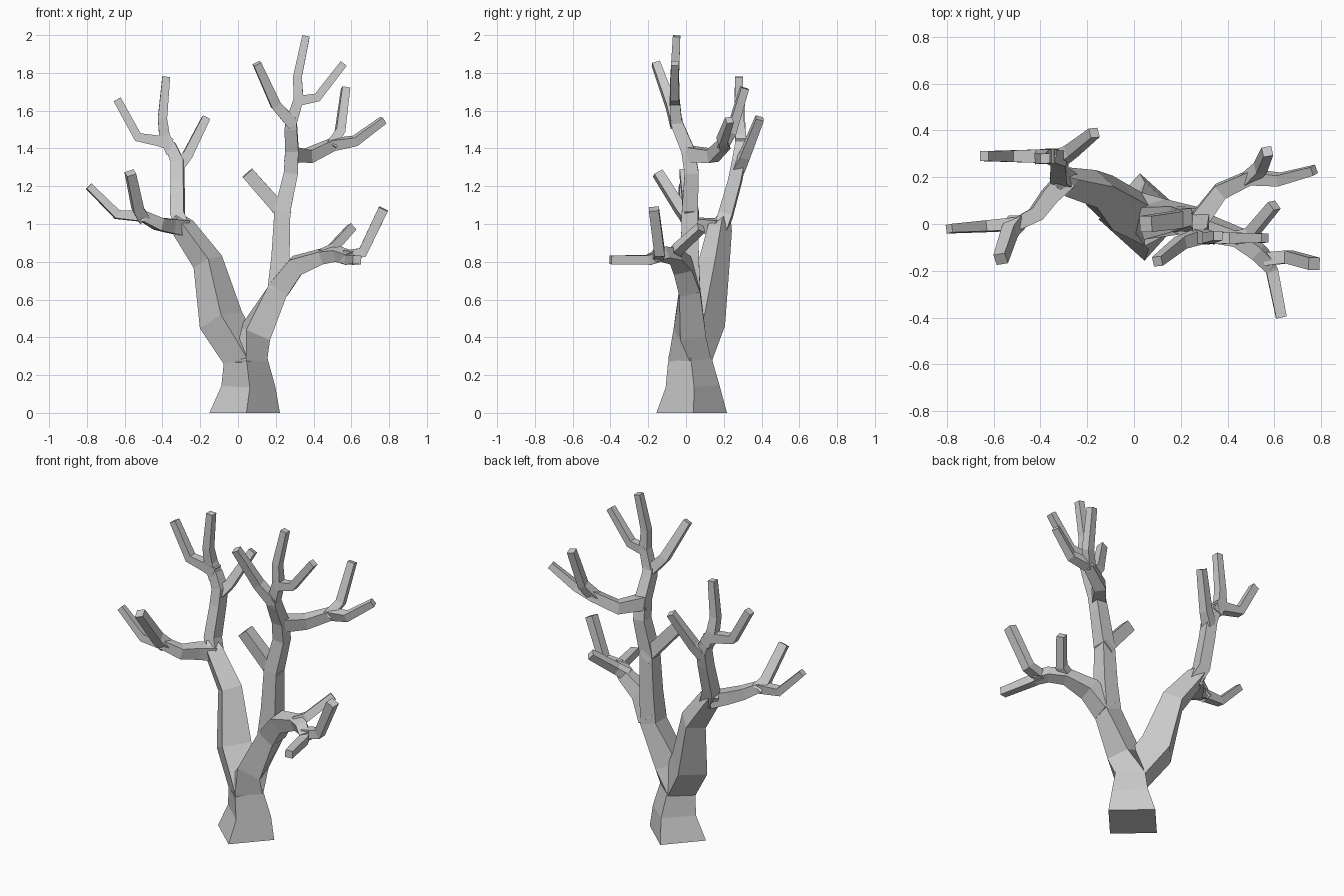
import bpy
import bmesh
import math
from mathutils import Vector, Matrix

cube = bpy.data.objects.get("Cube")
if cube:
    bpy.data.objects.remove(cube, do_unlink=True)

# One plain bark colour for the whole tree
bark = bpy.data.materials.new("grey_bark")
bark.use_nodes = True
colour = (0.6, 0.6, 0.6, 1.0)
bark.diffuse_color = colour
bark.node_tree.nodes["Principled BSDF"].inputs["Base Color"].default_value = colour

UP = Vector((0, 0, 1))
FORWARD = Vector((0, 1, 0))
UNIT = 0.01  # branch points are given in hundredths


def path_tangents(centres):
    """Average the directions of the segments meeting at each point."""
    steps = [(b - a).normalized() for a, b in zip(centres, centres[1:])]
    inner = [(a + b).normalized() for a, b in zip(steps, steps[1:])]
    tangents = [steps[0]] + inner + [steps[-1]]
    if centres[0].z == 0:
        tangents[0] = UP  # the foot is cut level with the ground
    return tangents


def branch(name, points, radii, rolls):
    """Sweep a four-sided section along a path, closing both ends."""
    centres = [Vector(p) * UNIT for p in points]
    tangents = path_tangents(centres)
    reference = UP if abs(tangents[0].y) > 0.8 else FORWARD
    side = reference.cross(tangents[0]).normalized()
    bm = bmesh.new()
    rings = []
    previous = tangents[0]
    for centre, tangent, radius, roll in zip(centres, tangents, radii, rolls):
        side = previous.rotation_difference(tangent) @ side
        previous = tangent
        ring = []
        for corner in range(4):
            angle = math.radians(roll + corner * 90)
            spoke = Matrix.Rotation(angle, 3, tangent) @ side
            ring.append(bm.verts.new(centre + spoke * radius * UNIT))
        rings.append(ring)
    for low, high in zip(rings, rings[1:]):
        for i in range(4):
            j = (i + 1) % 4
            bm.faces.new((low[i], low[j], high[j], high[i]))
    bm.faces.new(rings[0][::-1])
    bm.faces.new(rings[-1])
    bmesh.ops.recalc_face_normals(bm, faces=bm.faces)
    mesh = bpy.data.meshes.new(name)
    bm.to_mesh(mesh)
    bm.free()
    mesh.materials.append(bark)
    obj = bpy.data.objects.new(name, mesh)
    bpy.context.scene.collection.objects.link(obj)
    return obj


def limb(name, radii, *points, rolls=None):
    """Thick branch with its own radius at every point."""
    return branch(name, points, radii, rolls or [45] * len(points))


def twig(name, *points, start=4, end=3):
    """Thin branch that tapers evenly from start to end."""
    last = len(points) - 1
    radii = [start + (end - start) * i / last for i in range(len(points))]
    return branch(name, points, radii, [45] * len(points))


# Trunk, with a flared foot and a corner towards the front
limb("trunk", (18.7, 14.3, 11.6), (3.5, 3, 0), (5.5, 3.5, 14), (4, 2, 28),
     rolls=(3, 3, 3))

# Left and right are the tree's own: its left is +x
# Right main limb and the leader above it
limb("right_main_limb", (9, 11.4, 12, 8.2, 6.5, 4),
     (4, 2, 20), (4, 2, 28), (-9, 9, 49), (-16, 15, 80), (-29, 18, 98),
     (-33, 20, 103), rolls=[3] * 6)
limb("right_leader", (5, 5.2, 4.8, 4.8, 4),
     (-28, 18, 96), (-32, 21, 105), (-32, 26, 123), (-32, 28, 133),
     (-36, 29, 142))

# Twigs at the head of the right leader
twig("right_back_twig", (-32, 28, 130), (-27, 31, 136), (-17, 39, 156), start=4.5)
twig("right_top_twig", (-35, 29, 138), (-39, 29, 147), (-40, 28, 156),
     (-38, 28, 178), start=4.5, end=2.9)
twig("right_outer_twig", (-35, 29, 142), (-42, 29, 144), (-53, 29, 146),
     (-64, 29, 166), start=4.5)

# Low side branch on the right
twig("right_low_branch", (-29, 19, 98), (-36, 12, 99), (-42, 4, 100),
     (-50, 0, 104), (-64, -1, 105), (-79, -2, 120), start=6, end=2.6)
twig("right_low_twig", (-50, 1, 103), (-53, -3, 108), (-57, -15, 127),
     start=4.5, end=3.6)

# Left main limb, turning its flat side to the front as it rises
limb("left_main_limb", (9, 11.4, 10, 7.8, 6.8, 6, 5.3, 5, 4.6, 4),
     (4, 2, 20), (4, 2, 28), (9, 2, 42), (21, 2, 65), (22.5, 2, 83),
     (23.5, 2, 107), (28, 3, 127), (28.5, 1, 139), (28, -4, 151),
     (28, -6, 157), rolls=[3, 3, -30] + [-45] * 7)

# Stub on the inner side of the left limb
twig("left_stub", (25, 3, 104), (20, 2, 110), (5, 0, 127), start=5.5, end=4.8)

# Twigs at the crown
twig("crown_inner_twig", (29, -5, 153), (20, -8, 163), (10, -16, 185), start=4.5)
twig("crown_top_twig", (28, -5, 153), (32, -6, 166), (31.5, -6, 178),
     (36, -5, 199.5), start=4.2, end=2.8)
twig("crown_outer_twig", (31, -6, 165), (42, -6, 167), (56, -6, 185),
     start=3.8, end=2.8)

# High side branch on the left
twig("left_high_branch", (28, 2, 137), (37, 14, 136), (50, 20, 142),
     (62, 19, 144), (77, 23, 155), start=5.6, end=2.7)
twig("left_high_twig", (49, 19, 141), (54, 24, 149), (57, 31, 172), start=4)

# Low side branch on the left
limb("left_low_branch", (8, 7, 5, 4.5, 4.2),
     (22, 2, 66), (31, -2, 78), (45, -6, 83), (53, -12, 84), (59, -18, 82))
twig("left_low_front_twig", (56, -14, 83), (59, -20, 81), (63, -40, 81),
     start=4, end=3.2)
twig("left_low_outer_twig", (56, -15, 83), (66, -14, 85), (77, -17, 108),
     start=4, end=3.7)
twig("left_low_back_twig", (44, -6, 84), (50, -4, 87), (60, 8, 98), start=4, end=3.2)
